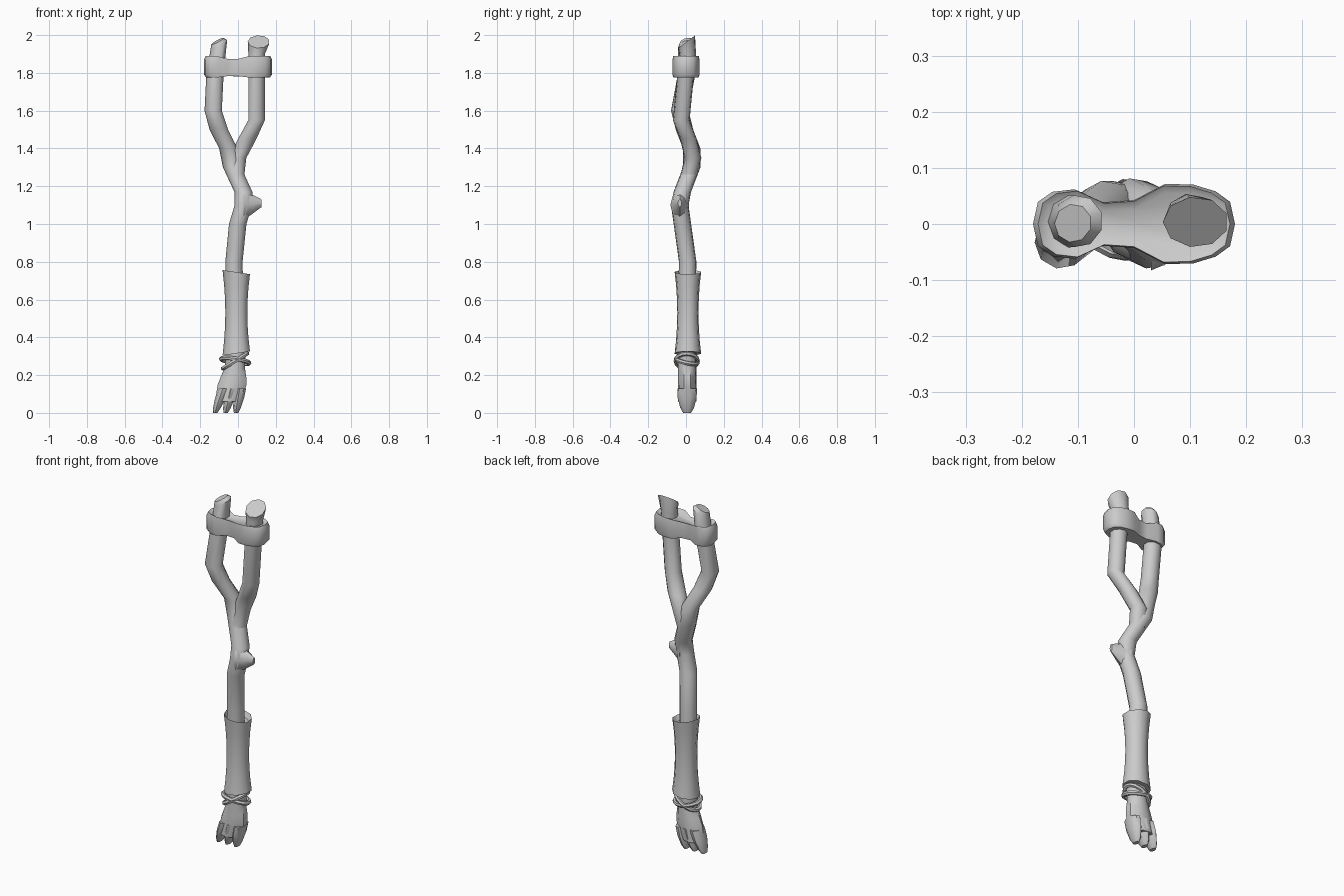
import bpy
import bmesh
from math import cos, sin, exp, pi, tau, hypot, copysign

cube = bpy.data.objects.get("Cube")
if cube:
    bpy.data.objects.remove(cube, do_unlink=True)

tone = .6
colour = (tone, tone, tone, 1)
grey = bpy.data.materials.new("plain grey")
grey.use_nodes = True
grey.diffuse_color = colour
grey.node_tree.nodes["Principled BSDF"].inputs["Base Color"].default_value = colour


def shade(obj, name):
    """Name the part, colour it and smooth its soft edges."""
    obj.name = name
    obj.data.materials.append(grey)
    bpy.ops.object.select_all(action='DESELECT')
    obj.select_set(True)
    bpy.context.view_layer.objects.active = obj
    bpy.ops.object.shade_smooth_by_angle(angle=pi / 4)


def finish(name, bm):
    mesh = bpy.data.meshes.new(name)
    bm.to_mesh(mesh)
    bm.free()
    obj = bpy.data.objects.new(name, mesh)
    bpy.context.collection.objects.link(obj)
    shade(obj, name)


def ellipse(x, y, z, width, depth, tilt_x=0, tilt_y=0, sides=9):
    """Level ring of points, optionally tilted along either axis."""
    points = []
    for step in range(sides):
        angle = tau * (step + .5) / sides
        dx, dy = width * cos(angle), depth * sin(angle)
        points.append((x + dx, y + dy, z + dx * tilt_x + dy * tilt_y))
    return points


def loft(name, rings, cap=0):
    """Bridge equal rings, close the ends, and raise or sink the last face."""
    bm = bmesh.new()
    loops = [[bm.verts.new(point) for point in ring] for ring in rings]
    for lower, upper in zip(loops, loops[1:]):
        for i in range(len(lower)):
            bm.faces.new((lower[i - 1], lower[i], upper[i], upper[i - 1]))
    bm.faces.new(loops[0])
    end = bm.faces.new(loops[-1])
    bmesh.ops.recalc_face_normals(bm, faces=bm.faces[:])
    if cap:
        bmesh.ops.inset_region(bm, faces=[end], thickness=.013, depth=cap)
    finish(name, bm)


def sway(z):
    """Front-to-back wobble shared by the whole crooked branch."""
    away = z - 1.35
    return .04 * cos(tau * away / .55) * exp(-4 * away * away) - .003


def branch(name, path, radius, flare, tilt_x, tilt_y, cap=0):
    """Tube along an x, z path, widened where the path leans."""
    rings = []
    for i, (x, z) in enumerate(path):
        x_low, z_low = path[max(i - 1, 0)]
        x_high, z_high = path[min(i + 1, len(path) - 1)]
        lean = hypot(1, (x_high - x_low) / (z_high - z_low))
        rings.append(ellipse(x, sway(z), z, radius * lean, radius))
    x, z = path[-1]
    rings[-1] = ellipse(x, sway(z), z, radius * flare, radius, tilt_x, tilt_y)
    loft(name, rings, cap)


# Crooked trunk running up into the right arm of the fork
branch("trunk_and_right_arm",
       [(-.01, .3), (-.02, .8), (0, 1), (.03, 1.1), (.03, 1.17), (-.03, 1.3),
        (-.05, 1.4), (-.1, 1.5), (-.13, 1.6), (-.12, 1.8), (-.1, 1.95)],
       radius=.047, flare=.95, tilt_x=.5, tilt_y=.2, cap=.02)

# Left arm of the fork, flared and cut on a slant at the top
branch("left_arm",
       [(-.01, 1.25), (0, 1.35), (.05, 1.45), (.1, 1.55), (.1, 1.9), (.11, 1.965)],
       radius=.045, flare=1.3, tilt_x=0, tilt_y=.75)

# Broken knob on the outer bend: a blunt cone lying on its side
loft("knob", [[(.03 + .095 * t, sway(1.1) + (.05 - .04 * t) * cos(a),
                1.1 + .01 * t + (.08 - .06 * t) * sin(a))
               for a in [tau * i / 8 for i in range(8)]]
              for t in (0, .5, 1)])


# Strap wrapped round both arms and pinched between them
def strap_ring(z, size, dip):
    points = []
    for step in range(20):
        angle = tau * step / 20
        x = .18 * cos(angle)
        pinch = exp(-((x + .03) / .06) ** 2)
        y = copysign(.08 * abs(sin(angle)) ** .6, sin(angle)) * (1 - .6 * pinch)
        points.append((x * size, y * size, z - dip * pinch))
    return points


loft("strap", [strap_ring(1.775, .93, -.01), strap_ring(1.79, 1, -.01),
               strap_ring(1.87, 1, .02), strap_ring(1.89, .95, .02)], cap=-.01)

# Wrapped grip, flared at both ends, with an open slanted rim
grip = []
for step in range(7):
    t = step / 6
    radius = .06 + .015 * (2 * t - 1) ** 2
    slant = .15 * (1 - 2 * t)
    grip.append(ellipse(-.007, .01, .315 + .43 * t, radius, radius * .95, slant))
loft("grip_wrap", grip, cap=-.03)

# Thin cords crossing around the ankle
for name, turn in (("rising_cord", (0, -.55, 0)), ("falling_cord", (-.2, .15, 0))):
    bpy.ops.mesh.primitive_torus_add(
        major_segments=16, minor_segments=6, major_radius=.075,
        minor_radius=.012, location=(-.015, .004, .275), rotation=turn)
    torus = bpy.context.object
    torus.scale.y = .8
    shade(torus, name)

# Ankle narrowing under the cords, then swelling into the foot
foot = []
for step in range(7):
    t = step / 6
    width = .066 + .013 * sin(tau * (t - .45))
    foot.append(ellipse(-.012 - .04 * t * t, .006, .32 - .26 * t, width, .05))
loft("foot", foot)

# Three pointed toes fanning out to the right
for index, side in enumerate(("right", "middle", "left")):
    rings = []
    for t in (0, .4, .8, 1):
        x = -.075 + .045 * index - (.045 - .01 * index) * t
        size = 1 - .6 * t ** 3
        rings.append(ellipse(x, .006, .13 * (1 - t), .03 * size, .053 * size))
    loft(side + "_toe", rings)
